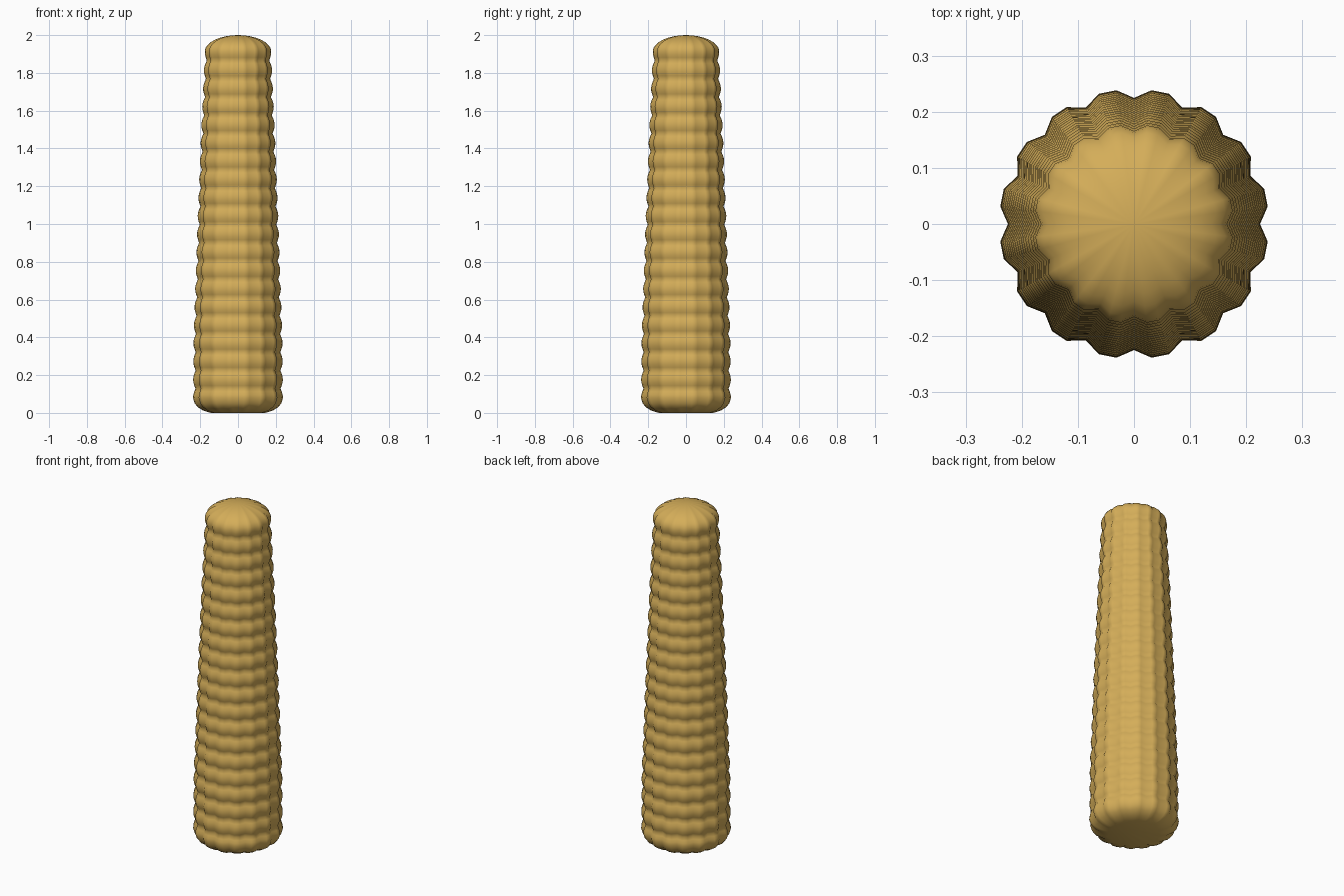
import bpy, bmesh, math

if "Cube" in bpy.data.objects:
    bpy.data.objects.remove(bpy.data.objects["Cube"])

LOBES, SEG = 16, 48          # kernel columns, three facets per column
ROWS, PITCH, Z0 = 20, 0.0965, 0.08   # kernel rows and spacing
SUB = 6                      # rings per row


def lerp_profile(z, pts):
    for (za, ra), (zb, rb) in zip(pts, pts[1:]):
        if z <= zb:
            return ra + (rb - ra) * (z - za) / (zb - za)
    return pts[-1][1]


# Tapered envelope of the body (z, outer radius)
TAPER = [(0.0, 0.241), (0.4, 0.238), (1.0, 0.217), (1.5, 0.197), (1.92, 0.177)]


def body_radius(z):
    row = abs(math.cos(math.pi * (z - Z0) / PITCH))
    return lerp_profile(z, TAPER) - 0.013 * (1 - row)


# Rings: rounded foot, bumpy body, domed tip
rings = [(0.0, 0.145), (0.012, 0.185), (0.03, 0.215), (0.05, 0.231)]
z_end = Z0 + (ROWS - 1) * PITCH
for i in range((ROWS - 1) * SUB + 1):
    z = Z0 + i * PITCH / SUB
    rings.append((z, body_radius(z)))
r_end = rings[-1][1]
for i in range(1, 8):
    a = math.radians(90 * i / 8)
    rings.append((z_end + (2.0 - z_end) * math.sin(a), r_end * math.cos(a)))

# Skin the rings with scalloped cross-sections
bm = bmesh.new()
loops = []
for z, r in rings:
    loop = []
    for s in range(SEG):
        t = 2 * math.pi * s / SEG
        lobe = abs(math.sin(LOBES * t / 2)) / math.sin(math.pi / 3)
        rr = r * (0.935 + 0.065 * lobe)
        loop.append(bm.verts.new((rr * math.cos(t), rr * math.sin(t), z)))
    loops.append(loop)
for a, b in zip(loops, loops[1:]):
    for s in range(SEG):
        n = (s + 1) % SEG
        bm.faces.new((a[s], a[n], b[n], b[s]))
bm.faces.new(loops[0][::-1])
tip = bm.verts.new((0, 0, 2.0))
for s in range(SEG):
    bm.faces.new((loops[-1][s], loops[-1][(s + 1) % SEG], tip))

mesh = bpy.data.meshes.new("corn_cob")
bm.to_mesh(mesh)
bm.free()
cob = bpy.data.objects.new("corn_cob", mesh)
bpy.context.collection.objects.link(cob)

# Golden kernels
mat = bpy.data.materials.new("golden_kernel")
mat.diffuse_color = (0.66, 0.42, 0.1, 1)
mat.use_nodes = True
mat.node_tree.nodes["Principled BSDF"].inputs["Base Color"].default_value = mat.diffuse_color
mesh.materials.append(mat)

bpy.context.view_layer.objects.active = cob
cob.select_set(True)
bpy.ops.object.shade_smooth_by_angle(angle=math.radians(50))
